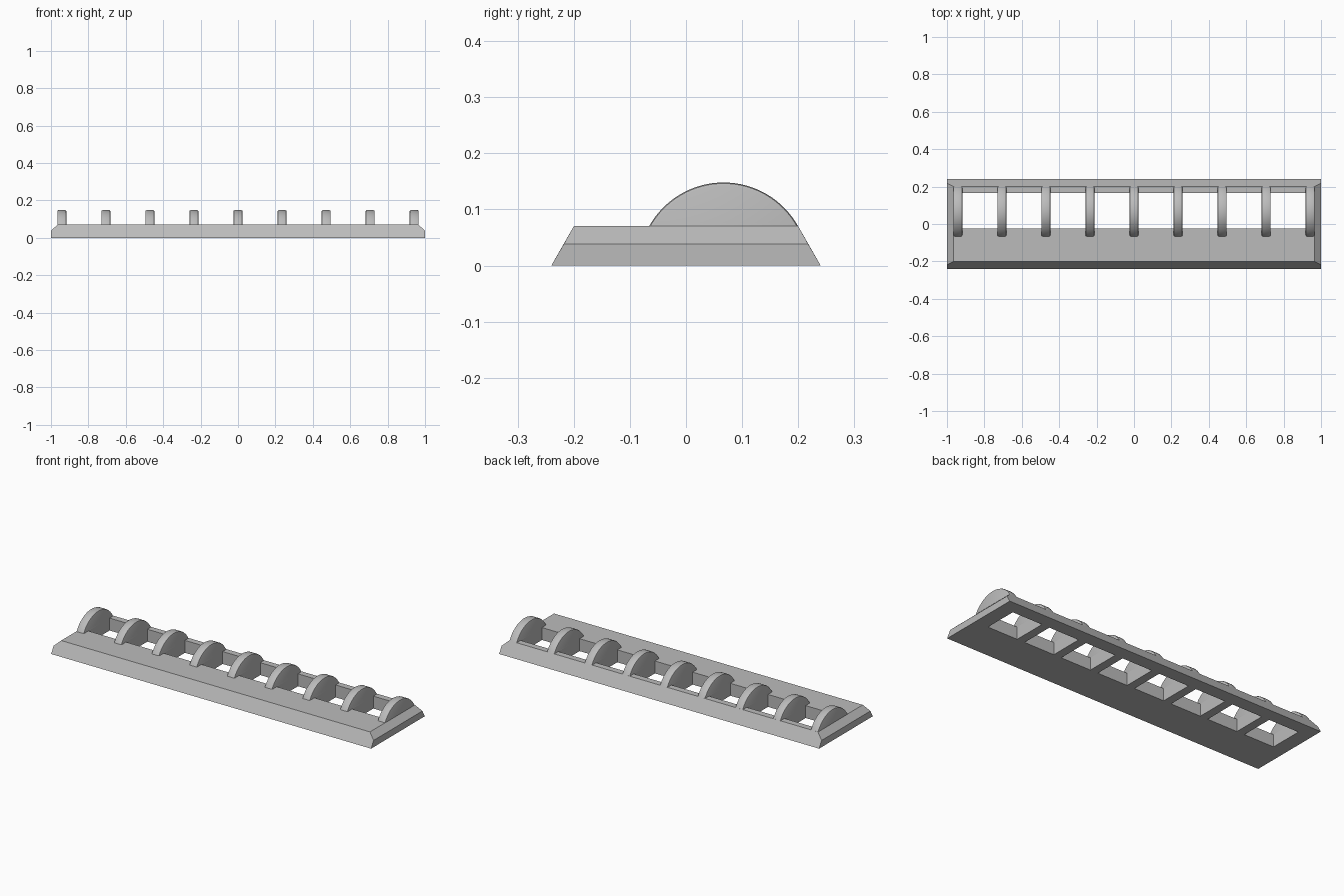
import bpy, bmesh, math

if "Cube" in bpy.data.objects:
    bpy.data.objects.remove(bpy.data.objects["Cube"], do_unlink=True)

grey = bpy.data.materials.new("plain grey")
grey.use_nodes = True
colour = (0.5, 0.5, 0.5, 1)
grey.diffuse_color = colour
grey.node_tree.nodes["Principled BSDF"].inputs["Base Color"].default_value = colour

TOP = 0.07            # height of the base
RIBS, PITCH, WIDTH = 9, 0.2355, 0.048
rib_x = [(i - (RIBS - 1) / 2) * PITCH for i in range(RIBS)]


def make_object(name, bm):
    bmesh.ops.recalc_face_normals(bm, faces=bm.faces)
    mesh = bpy.data.meshes.new(name)
    bm.to_mesh(mesh)
    bm.free()
    mesh.materials.append(grey)
    obj = bpy.data.objects.new(name, mesh)
    bpy.context.collection.objects.link(obj)
    return obj


def prism(name, profile, x0, x1):
    """Extrude a (y, z) profile along x."""
    bm = bmesh.new()
    face = bm.faces.new([bm.verts.new((x0, y, z)) for y, z in profile])
    moved = bmesh.ops.extrude_face_region(bm, geom=[face])["geom"]
    bmesh.ops.translate(bm, vec=(x1 - x0, 0, 0),
                        verts=[v for v in moved if isinstance(v, bmesh.types.BMVert)])
    return make_object(name, bm)


# Base: sloped long sides, upright ends with a chamfered top edge
bm = bmesh.new()
for x, y, z in ((1, 0.24, 0), (1, 0.218, 0.038), (0.965, 0.2, TOP)):
    for sx in (-1, 1):
        for sy in (-1, 1):
            bm.verts.new((sx * x, sy * y, z))
bmesh.ops.convex_hull(bm, input=bm.verts)
bmesh.ops.dissolve_limit(bm, angle_limit=0.02, verts=bm.verts, edges=bm.edges)
base = make_object("base", bm)

# Openings through the base between neighbouring ribs
bm = bmesh.new()
for a, b in zip(rib_x, rib_x[1:]):
    box = bmesh.ops.create_cube(bm, size=1)["verts"]
    bmesh.ops.scale(bm, vec=(PITCH - WIDTH, 0.19, 0.4), verts=box)
    bmesh.ops.translate(bm, vec=((a + b) / 2, 0.07, 0), verts=box)
cutter = make_object("opening_cutter", bm)
cutter.hide_render = True
cut = base.modifiers.new("openings", "BOOLEAN")
cut.object = cutter
cut.solver = "EXACT"
bpy.context.view_layer.objects.active = base
bpy.ops.object.modifier_apply(modifier=cut.name)
bpy.data.objects.remove(cutter, do_unlink=True)

# Ribs: arched discs standing on the base, with softened rims
RADIUS, CENTRE_Y, CENTRE_Z, STEPS = 0.152, 0.067, -0.004, 32
start = math.asin((TOP - CENTRE_Z) / RADIUS)
arc = []
for i in range(STEPS + 1):
    a = start + (math.pi - 2 * start) * i / STEPS
    arc.append((CENTRE_Y + RADIUS * math.cos(a), CENTRE_Z + RADIUS * math.sin(a)))

for n, x in enumerate(rib_x, 1):
    rib = prism(f"rib_{n}", arc, x - WIDTH / 2, x + WIDTH / 2)
    bm = bmesh.new()
    bm.from_mesh(rib.data)
    rim = [e for e in bm.edges
           if abs(e.verts[0].co.x - e.verts[1].co.x) < 1e-5
           and max(v.co.z for v in e.verts) > TOP + 1e-4]
    bmesh.ops.bevel(bm, geom=rim, offset=0.006, segments=2, profile=0.5,
                    affect="EDGES", clamp_overlap=True)
    bm.to_mesh(rib.data)
    bm.free()
    bpy.ops.object.select_all(action="DESELECT")
    rib.select_set(True)
    bpy.context.view_layer.objects.active = rib
    bpy.ops.object.shade_smooth_by_angle(angle=math.radians(35))
